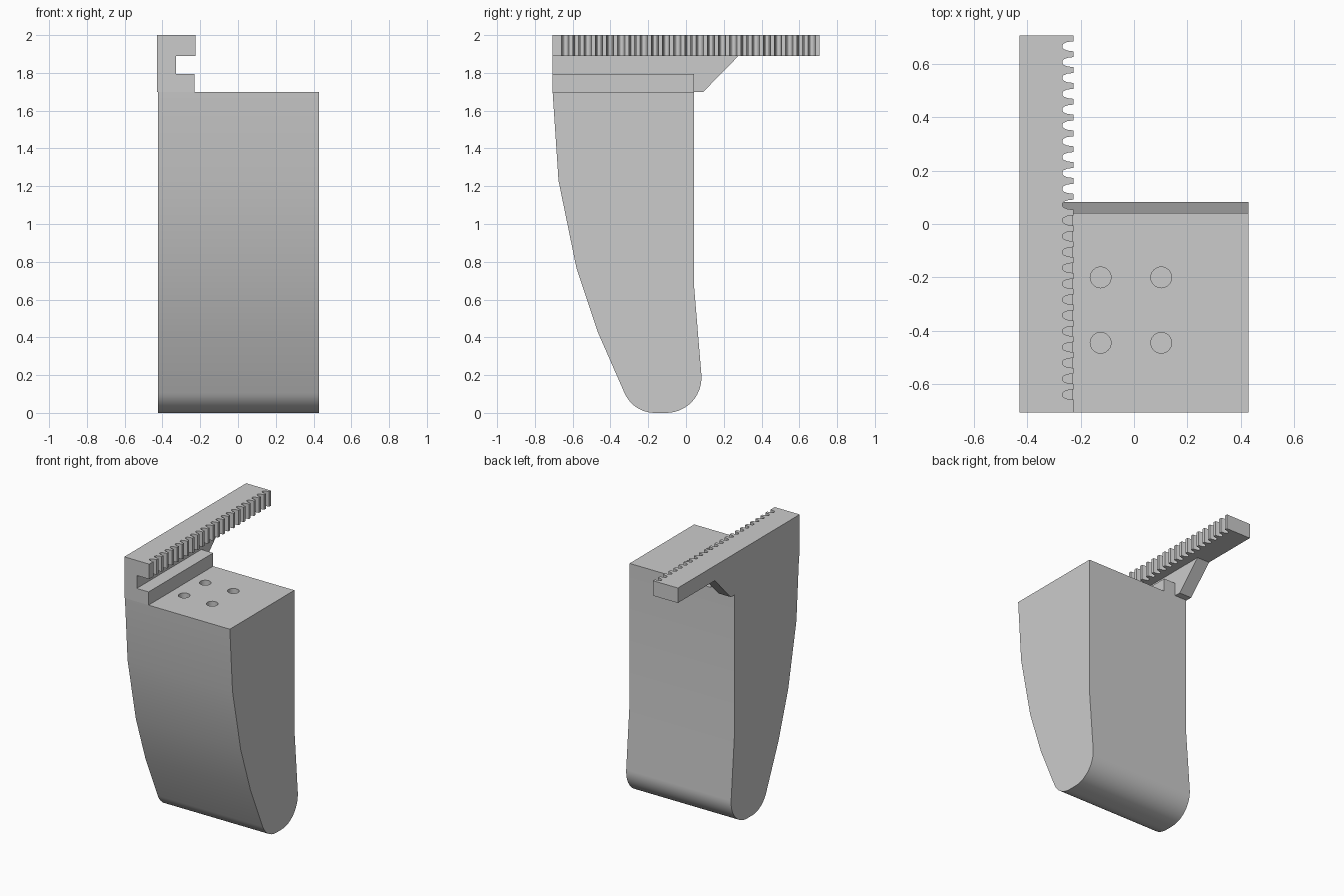
import bpy
import bmesh
from math import sin, cos, radians
from mathutils import Vector

cube = bpy.data.objects.get("Cube")
if cube:
    bpy.data.objects.remove(cube, do_unlink=True)

grey = bpy.data.materials.new("light_grey")
grey.use_nodes = True
grey.diffuse_color = (0.6, 0.6, 0.6, 1)
grey.node_tree.nodes["Principled BSDF"].inputs["Base Color"].default_value = (0.6, 0.6, 0.6, 1)


def prism(name, points, low, high, axis):
    """Extrude a flat outline along x (outline in y, z) or z (outline in x, y)."""
    bm = bmesh.new()
    place = (lambda a, b: (low, a, b)) if axis == "x" else (lambda a, b: (a, b, low))
    face = bm.faces.new([bm.verts.new(place(a, b)) for a, b in points])
    step = Vector((high - low, 0, 0)) if axis == "x" else Vector((0, 0, high - low))
    new = bmesh.ops.extrude_face_region(bm, geom=[face], use_keep_orig=True)["geom"]
    bmesh.ops.translate(bm, vec=step, verts=[v for v in new if isinstance(v, bmesh.types.BMVert)])
    bmesh.ops.recalc_face_normals(bm, faces=bm.faces)
    mesh = bpy.data.meshes.new(name)
    bm.to_mesh(mesh)
    bm.free()
    obj = bpy.data.objects.new(name, mesh)
    bpy.context.collection.objects.link(obj)
    mesh.materials.append(grey)
    return obj


def arc(cx, cy, r, start, end, count):
    return [(cx + r * cos(radians(start + (end - start) * i / count)),
             cy + r * sin(radians(start + (end - start) * i / count))) for i in range(count + 1)]


def smooth(obj):
    bpy.ops.object.select_all(action="DESELECT")
    obj.select_set(True)
    bpy.context.view_layer.objects.active = obj
    bpy.ops.object.shade_smooth_by_angle(angle=radians(30))


FRONT, BACK, TOP = -0.706, 0.042, 1.698
OUTER, LIP = -0.428, -0.226

# Finger body: bowed front, rounded tip, straight upper back
outline = [(FRONT, TOP), (-0.675, 1.23), (-0.58, 0.767), (-0.468, 0.43)]
outline += arc(-0.165, 0.175, 0.175, 203.5, 270, 10)
outline += arc(-0.105, 0.187, 0.187, 270, 364, 14)
outline += [(BACK, 0.68), (BACK, TOP)]
finger = prism("finger_body", outline, -0.423, 0.428, "x")

# Four screw holes in the top
for i, x in enumerate((-0.125, 0.102)):
    for j, y in enumerate((-0.2, -0.445)):
        cutter = prism(f"hole_cutter_{i}{j}", arc(x, y, 0.039, 0, 345, 23), TOP - 0.3, TOP + 0.05, "z")
        cutter.hide_render = True
        cutter.hide_set(True)
        cut = finger.modifiers.new("screw_hole", "BOOLEAN")
        cut.operation = "DIFFERENCE"
        cut.solver = "EXACT"
        cut.object = cutter
bpy.context.view_layer.objects.active = finger
finger.select_set(True)
for name in [m.name for m in finger.modifiers]:
    bpy.ops.object.modifier_apply(modifier=name)
for obj in [o for o in bpy.data.objects if o.name.startswith("hole_cutter")]:
    bpy.data.objects.remove(obj, do_unlink=True)
smooth(finger)

# Upright web of the slide, with a sloped brace at the back
prism("rail_web", [(FRONT, TOP), (0.09, TOP), (0.278, 1.89), (FRONT, 1.89)], OUTER, -0.327, "x")

# Lower lip of the slide channel
prism("rail_lower_lip", [(FRONT, TOP), (BACK, TOP), (BACK, 1.795), (FRONT, 1.795)], -0.327, -0.231, "x")

# Toothed rack bar along the top
notch = [(0, -0.019), (-0.024, -0.016), (-0.038, -0.010), (-0.042, -0.004)]
notch += [(x, -y) for x, y in reversed(notch)]
rack = [(OUTER, -FRONT), (OUTER, FRONT), (LIP, FRONT)]
for k in range(23):
    rack += [(LIP + x, -0.639 + 0.0593 * k + y) for x, y in notch]
rack.append((LIP, -FRONT))
smooth(prism("gear_rack", rack, 1.89, 2.0, "z"))
